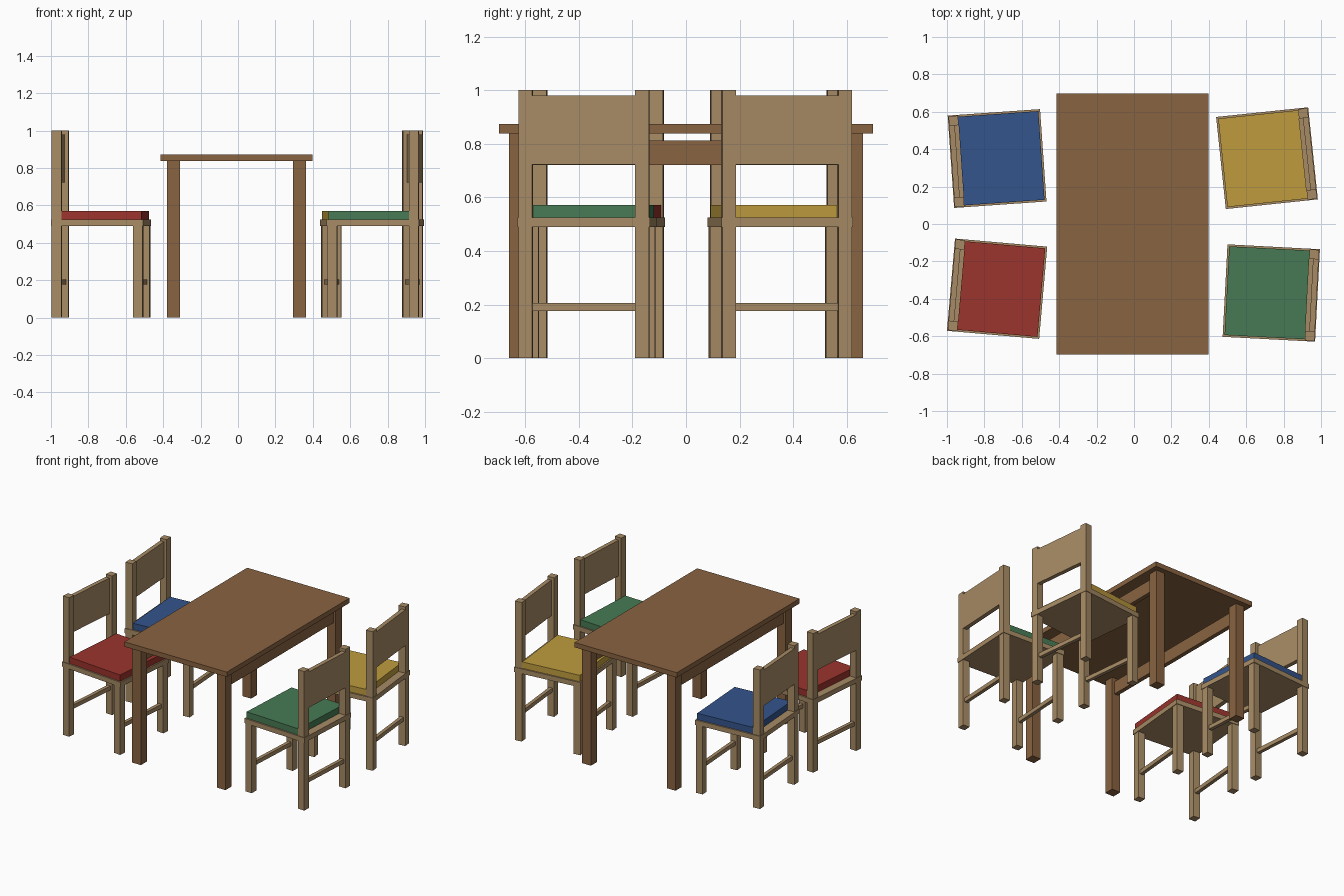
import bpy
import bmesh
from math import radians
from mathutils import Matrix, Vector

cube = bpy.data.objects.get("Cube")
if cube:
    bpy.data.objects.remove(cube, do_unlink=True)


def material(name, rgb):
    m = bpy.data.materials.new(name)
    m.use_nodes = True
    m.diffuse_color = (*rgb, 1)
    m.node_tree.nodes["Principled BSDF"].inputs["Base Color"].default_value = (*rgb, 1)
    return m


dark_wood = material("dark_wood", (0.25, 0.125, 0.053))
light_wood = material("light_wood", (0.39, 0.26, 0.13))
red = material("red_fabric", (0.33, 0.034, 0.026))
blue = material("blue_fabric", (0.034, 0.089, 0.262))
yellow = material("yellow_fabric", (0.52, 0.33, 0.048))
green = material("green_fabric", (0.063, 0.195, 0.089))


def box(name, x, y, z, mat, place):
    """Box from (low, high) spans on each axis, placed by a matrix."""
    bm = bmesh.new()
    bmesh.ops.create_cube(bm, size=1)
    for v in bm.verts:
        v.co = [(lo + hi) / 2 + c * (hi - lo) for c, (lo, hi) in zip(v.co, (x, y, z))]
    mesh = bpy.data.meshes.new(name)
    bm.to_mesh(mesh)
    bm.free()
    mesh.materials.append(mat)
    obj = bpy.data.objects.new(name, mesh)
    obj.matrix_world = place
    bpy.context.collection.objects.link(obj)
    return obj


def span(centre, size):
    return (centre - size / 2, centre + size / 2)


# Table: top, four legs and two long rails
TABLE = Matrix.Translation((-0.008, 0, 0))
TOP_UNDER = 0.838
box("table_top", span(0, 0.815), span(0, 1.395), (TOP_UNDER, 0.873), dark_wood, TABLE)
for sx, side in ((-1, "right"), (1, "left")):
    leg_x = sx * 0.337
    for sy, end in ((-1, "front"), (1, "back")):
        box(f"table_leg_{end}_{side}", span(leg_x, 0.069), span(sy * 0.626, 0.069),
            (0, TOP_UNDER), dark_wood, TABLE)
    box(f"table_rail_{side}", span(leg_x, 0.03), span(0, 1.19), (0.72, 0.812), dark_wood, TABLE)

# Chair proportions, with the seat facing local +x
HALF = 0.2475
POST = 0.051
LEG = HALF - 0.004 - POST / 2
SEAT_UNDER, SEAT_TOP = 0.49, 0.525


def chair(name, centre, angle, fabric):
    place = Matrix.Translation(Vector((*centre, 0))) @ Matrix.Rotation(radians(angle), 4, "Z")
    between = span(0, 2 * LEG - POST)
    box(f"{name}_seat", (-HALF, HALF), (-HALF, HALF), (SEAT_UNDER, SEAT_TOP), light_wood, place)
    box(f"{name}_cushion", (-LEG + POST / 2, HALF - 0.01), span(0, 2 * HALF - 0.02),
        (SEAT_TOP, 0.571), fabric, place)
    # Tall back posts, short front legs, a rung across each pair
    for sx, part, height in ((-1, "back_post", 1.0), (1, "front_leg", SEAT_UNDER)):
        for sy in (-1, 1):
            box(f"{name}_{part}", span(sx * LEG, POST), span(sy * LEG, POST),
                (0, height), light_wood, place)
        box(f"{name}_{part}_rung", span(sx * LEG, 0.025), between, (0.176, 0.205), light_wood, place)
    # Back panel flush with the outside of the posts
    outer = -LEG - POST / 2
    box(f"{name}_backrest", (outer, outer + 0.03), between, (0.723, 0.98), light_wood, place)


chair("red_chair", (-0.732, -0.346), -5, red)
chair("blue_chair", (-0.732, 0.35), 4, blue)
chair("yellow_chair", (0.711, 0.352), 186, yellow)
chair("green_chair", (0.734, -0.369), 177, green)
